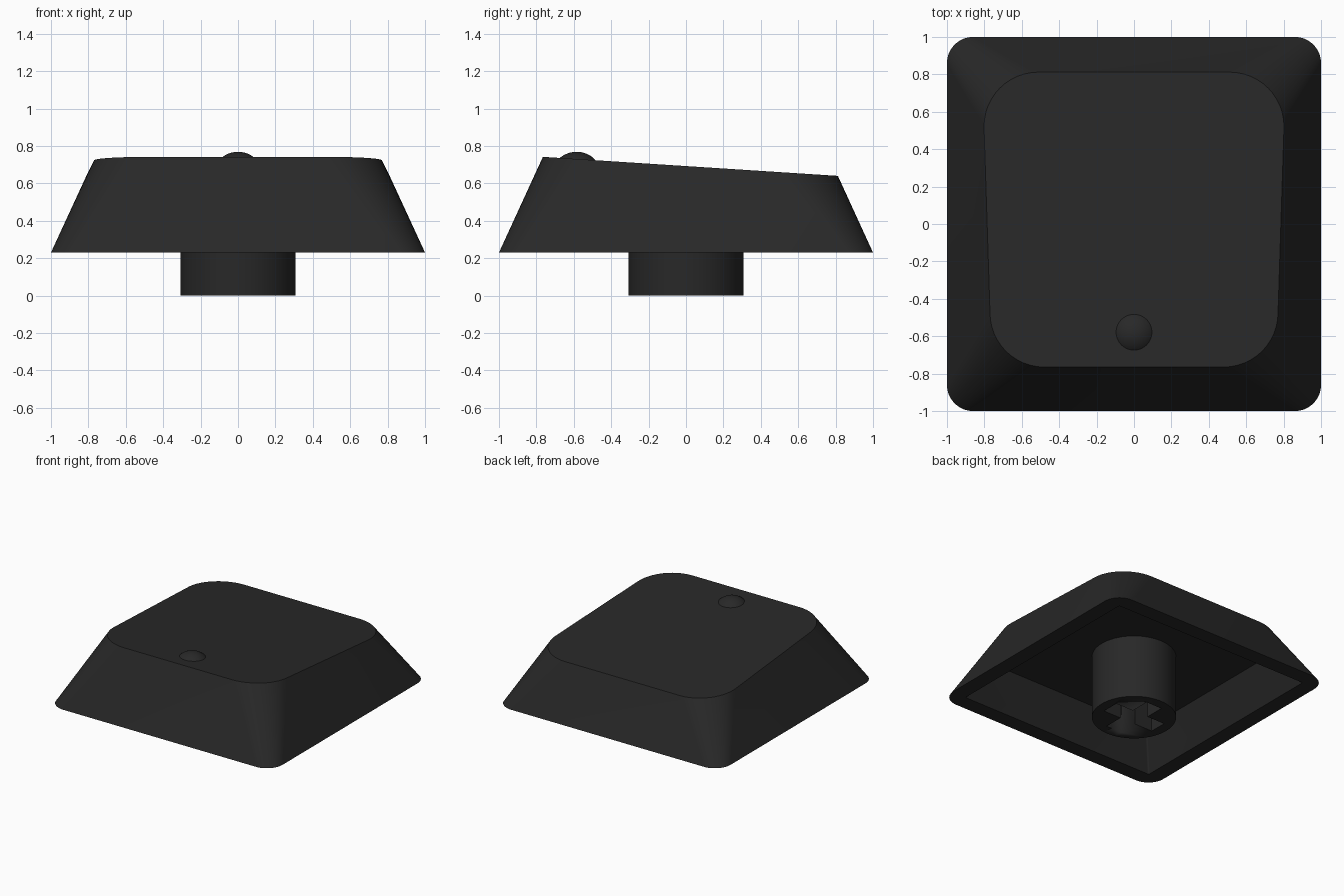
import bpy, bmesh, math

if "Cube" in bpy.data.objects:
    bpy.data.objects.remove(bpy.data.objects["Cube"])

plastic = bpy.data.materials.new("charcoal plastic")
plastic.diffuse_color = (0.021, 0.021, 0.021, 1)
plastic.use_nodes = True
plastic.node_tree.nodes["Principled BSDF"].inputs["Base Color"].default_value = plastic.diffuse_color

BASE_Z, CEILING_Z = 0.23, 0.51


def top_z(y):
    """Height of the sloping top face."""
    return 0.742 - (y + 0.765) * 0.0645


def finish(name, bm, angle=30):
    bmesh.ops.recalc_face_normals(bm, faces=bm.faces)
    mesh = bpy.data.meshes.new(name)
    bm.to_mesh(mesh)
    bm.free()
    mesh.materials.append(plastic)
    ob = bpy.data.objects.new(name, mesh)
    bpy.context.collection.objects.link(ob)
    bpy.ops.object.select_all(action='DESELECT')
    ob.select_set(True)
    bpy.context.view_layer.objects.active = ob
    bpy.ops.object.shade_smooth_by_angle(angle=math.radians(angle))
    return ob


def rounded_rect(half_back, half_front, back, front, r, steps=12):
    """Outline with rounded corners, counter-clockwise from the back right."""
    corners = [(half_back - r, back - r), (-half_back + r, back - r),
               (-half_front + r, front + r), (half_front - r, front + r)]
    pts = []
    for i, (cx, cy) in enumerate(corners):
        for s in range(steps + 1):
            a = math.pi / 2 * (i + s / steps)
            pts.append((cx + r * math.cos(a), cy + r * math.sin(a)))
    return pts


# Hollow shell: ceiling, inner wall, rim, outer wall and sloping top
bm = bmesh.new()
outlines = [
    (rounded_rect(0.745, 0.745, 0.745, -0.745, 0.012), lambda y: CEILING_Z),
    (rounded_rect(0.875, 0.875, 0.875, -0.875, 0.012), lambda y: BASE_Z),
    (rounded_rect(1, 1, 1, -1, 0.14), lambda y: BASE_Z),
    (rounded_rect(0.802, 0.770, 0.812, -0.765, 0.29), top_z),
]
rings = [[bm.verts.new((x, y, z(y))) for x, y in pts] for pts, z in outlines]
for a, b in zip(rings, rings[1:]):
    for i in range(len(a)):
        j = (i + 1) % len(a)
        bm.faces.new((a[i], a[j], b[j], b[i]))
bm.faces.new(rings[0])
bm.faces.new(rings[-1])
finish("keycap_shell", bm)

# Round mounting stem
bm = bmesh.new()
bmesh.ops.create_cone(bm, cap_ends=True, segments=64, radius1=0.308,
                      radius2=0.308, depth=CEILING_Z + 0.01)
bmesh.ops.translate(bm, verts=bm.verts, vec=(0, 0, (CEILING_Z + 0.01) / 2))
stem = finish("mounting_stem", bm)

# Cross-shaped socket cut into the stem
bm = bmesh.new()
arm, w = 0.228, 0.07
pts = []
for k in range(4):
    c, s = round(math.cos(k * math.pi / 2)), round(math.sin(k * math.pi / 2))
    pts += [(x * c - y * s, x * s + y * c)
            for x, y in ((arm, -w), (arm, w), (w, w))]
cross = bm.faces.new([bm.verts.new((x, y, -0.1)) for x, y in pts])
new = bmesh.ops.extrude_face_region(bm, geom=[cross])["geom"]
bmesh.ops.translate(bm, vec=(0, 0, 0.5),
                    verts=[v for v in new if isinstance(v, bmesh.types.BMVert)])
cutter = finish("socket_cutter", bm)
cutter.hide_render = True
cutter.hide_set(True)
cut = stem.modifiers.new("socket", 'BOOLEAN')
cut.operation = 'DIFFERENCE'
cut.solver = 'EXACT'
cut.object = cutter

# Low domed homing bump near the front of the top face
bm = bmesh.new()
bmesh.ops.create_uvsphere(bm, u_segments=40, v_segments=48, radius=0.138)
bmesh.ops.delete(bm, geom=[v for v in bm.verts if v.co.z < 0.07], context='VERTS')
bmesh.ops.translate(bm, verts=bm.verts, vec=(0, -0.585, 0.631))
finish("homing_bump", bm)
